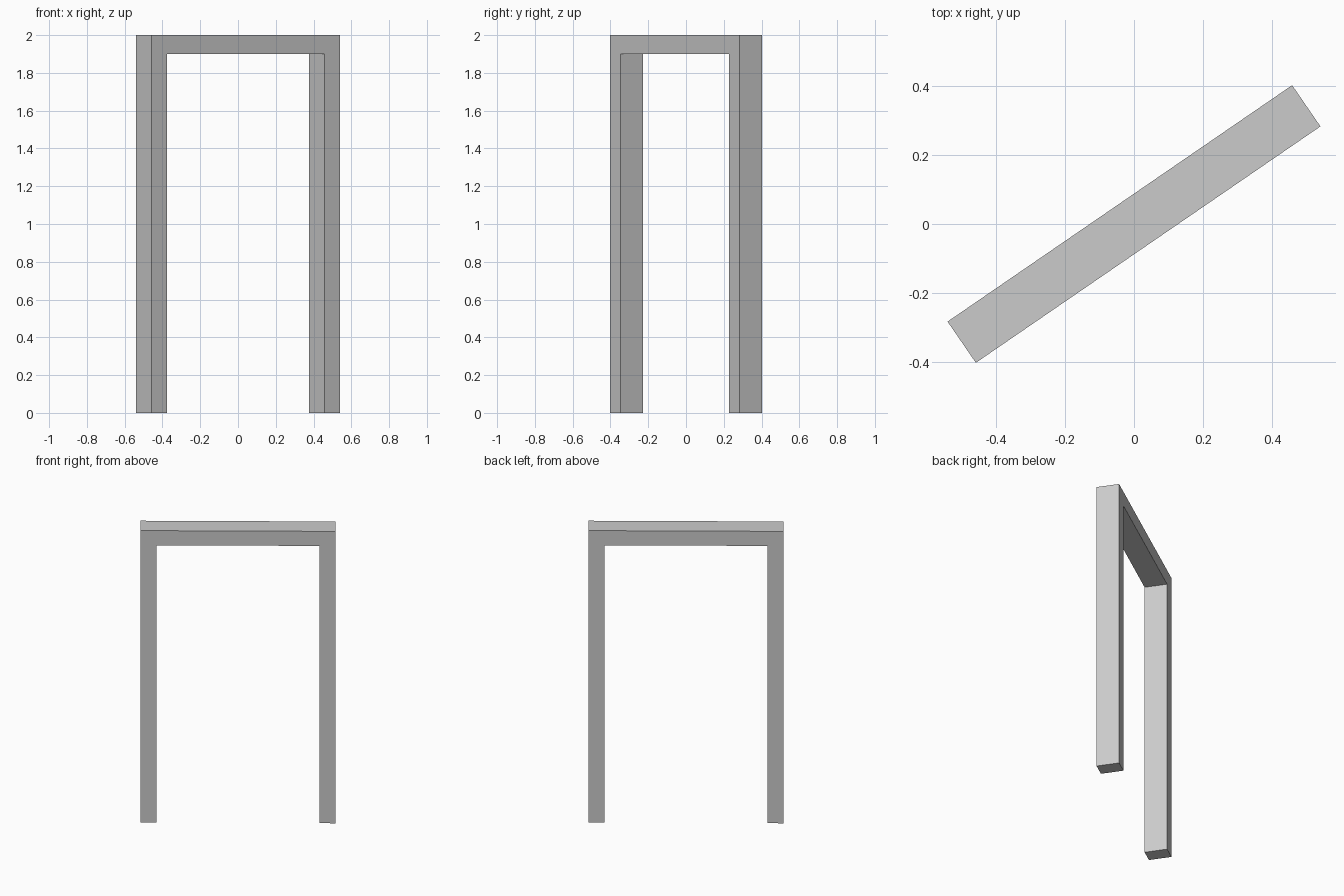
import bpy, bmesh
from math import radians
from mathutils import Matrix

if "Cube" in bpy.data.objects:
    bpy.data.objects.remove(bpy.data.objects["Cube"])

LENGTH, DEPTH, HEIGHT, BAR = 1.212, 0.145, 2.0, 0.1
ANGLE = radians(34.45)

# Arch outline in the XZ plane: two legs joined by a top beam
o, i, top = LENGTH / 2, LENGTH / 2 - BAR, HEIGHT - BAR
outline = [(-o, 0), (-i, 0), (-i, top), (i, top),
           (i, 0), (o, 0), (o, HEIGHT), (-o, HEIGHT)]

# Extrude the outline through its depth, then turn it about z
bm = bmesh.new()
face = bm.faces.new([bm.verts.new((x, -DEPTH / 2, z)) for x, z in outline])
ext = bmesh.ops.extrude_face_region(bm, geom=[face], use_keep_orig=True)
moved = [g for g in ext["geom"] if isinstance(g, bmesh.types.BMVert)]
bmesh.ops.translate(bm, verts=moved, vec=(0, DEPTH, 0))
bmesh.ops.recalc_face_normals(bm, faces=bm.faces)
bm.transform(Matrix.Rotation(ANGLE, 4, 'Z'))

mesh = bpy.data.meshes.new("door_frame")
bm.to_mesh(mesh)
bm.free()
bpy.context.collection.objects.link(bpy.data.objects.new("door_frame", mesh))
